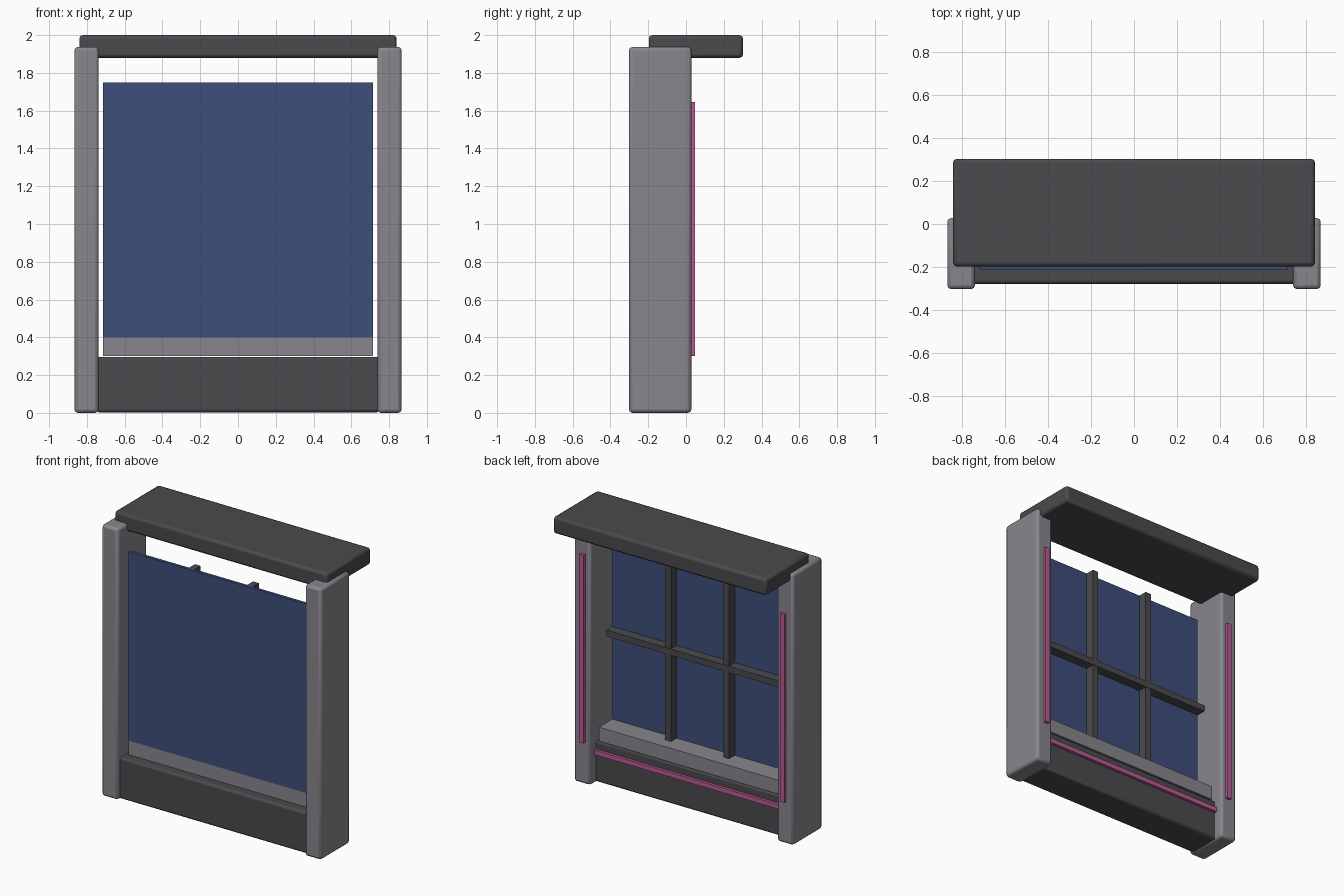
import bpy

cube = bpy.data.objects.get("Cube")
if cube:
    bpy.data.objects.remove(cube, do_unlink=True)


def material(name, rgb):
    mat = bpy.data.materials.new(name)
    mat.use_nodes = True
    color = (*rgb, 1.0)
    mat.diffuse_color = color
    bsdf = mat.node_tree.nodes["Principled BSDF"]
    bsdf.inputs["Base Color"].default_value = color
    bsdf.inputs["Roughness"].default_value = 0.8
    return mat


DARK = material("dark grey", (0.069, 0.067, 0.074))
GREY = material("warm grey", (0.25, 0.24, 0.262))
BLUE = material("glass blue", (0.045, 0.077, 0.195))
PINK = material("neon pink", (0.5, 0.1, 0.3))


def box(name, x, y, z, mat, bevel=0.0):
    """Box from (min, max) ranges, with optionally rounded edges."""
    ranges = (x, y, z)
    bpy.ops.mesh.primitive_cube_add(size=1, location=[(a + b) / 2 for a, b in ranges])
    obj = bpy.context.object
    obj.name = name
    obj.scale = [b - a for a, b in ranges]
    bpy.ops.object.transform_apply(location=False, rotation=False, scale=True)
    obj.data.materials.append(mat)
    if bevel:
        mod = obj.modifiers.new("rounded edges", "BEVEL")
        mod.width = bevel
        mod.segments = 2
        bpy.ops.object.shade_smooth_by_angle()
    return obj


def span(half):
    return (-half, half)


# Frame: overhanging top slab and lower wall
box("top_slab", span(0.84), (-0.197, 0.302), (1.88, 2.0), DARK, 0.018)
box("lower_wall", span(0.75), (-0.278, -0.04), (0.003, 0.297), DARK, 0.015)

# Window: ledge, pane and crossbar
box("window_ledge", span(0.715), (-0.212, -0.04), (0.3, 0.4), GREY)
box("window_pane", span(0.715), (-0.212, -0.19), (0.4, 1.75), BLUE)
box("crossbar", span(0.715), (-0.19, -0.122), (1.017, 1.062), DARK)

# Light strip along the lower wall
box("wall_light_strip", span(0.74), (-0.04, -0.02), (0.205, 0.238), PINK)

# Paired parts: pillars, their light strips and the upright bars
for side, s in (("left", 1), ("right", -1)):
    def mirrored(a, b):
        return tuple(sorted((s * a, s * b)))

    box(side + "_pillar", mirrored(0.738, 0.866), (-0.302, 0.028), (0, 1.937), GREY, 0.018)
    box(side + "_light_strip", mirrored(0.775, 0.81), (0.028, 0.048), (0.3, 1.645), PINK)
    box(side + "_window_bar", mirrored(0.207, 0.253), (-0.19, -0.125), (0.4, 1.75), DARK)
